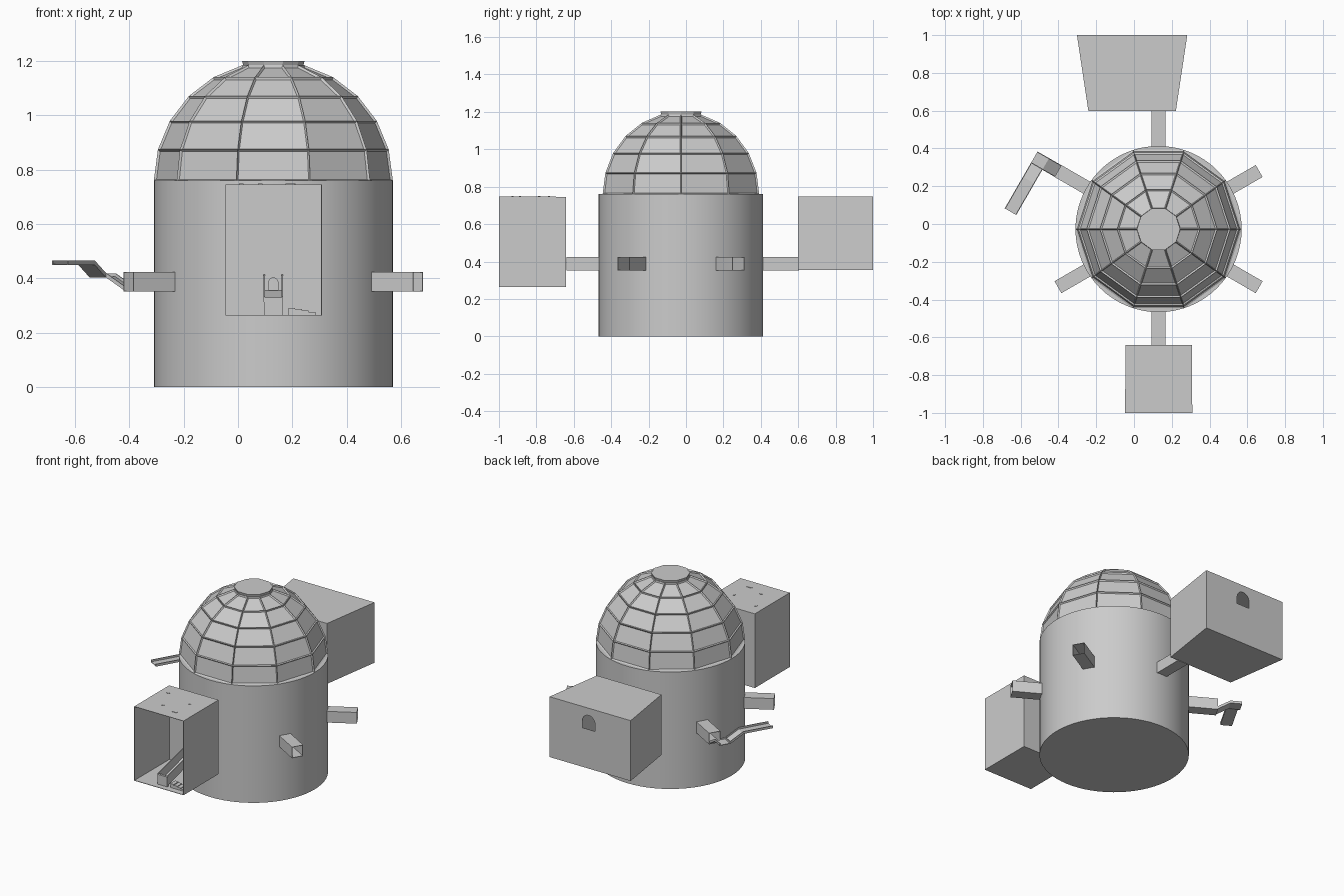
import bpy, bmesh, math
from mathutils import Vector

if "Cube" in bpy.data.objects:
    bpy.data.objects.remove(bpy.data.objects["Cube"], do_unlink=True)

CX, CY, R = 0.13, -0.027, 0.44
WALL_TOP = 0.76
DUCT_W, DUCT_LOW, DUCT_HIGH = 0.07, 0.353, 0.423

grey = bpy.data.materials.new("plain_grey")
grey.use_nodes = True
grey.diffuse_color = (0.6, 0.6, 0.6, 1)
for node in grey.node_tree.nodes:
    if node.type == 'BSDF_PRINCIPLED':
        node.inputs["Base Color"].default_value = (0.6, 0.6, 0.6, 1)


def face_outward(bm):
    bm.normal_update()
    bmesh.ops.recalc_face_normals(bm, faces=bm.faces[:])
    bm.normal_update()


def finish(name, bm, loc=(0, 0, 0), turn=0, thick=0):
    face_outward(bm)
    mesh = bpy.data.meshes.new(name)
    bm.to_mesh(mesh)
    bm.free()
    mesh.materials.append(grey)
    obj = bpy.data.objects.new(name, mesh)
    obj.location = loc
    obj.rotation_euler.z = math.radians(turn)
    bpy.context.collection.objects.link(obj)
    if thick:
        mod = obj.modifiers.new("wall", 'SOLIDIFY')
        mod.thickness = thick
        mod.offset = 0
    return obj


def prism(bm, profile, offset):
    """Extrude a planar outline along a vector."""
    face = bm.faces.new([bm.verts.new(p) for p in profile])
    ext = bmesh.ops.extrude_face_region(bm, geom=[face], use_keep_orig=True)
    moved = [g for g in ext["geom"] if isinstance(g, bmesh.types.BMVert)]
    bmesh.ops.translate(bm, verts=moved, vec=offset)
    face_outward(bm)


def block(name, x0, x1, y0, y1, z0, z1):
    bm = bmesh.new()
    prism(bm, [(x0, y0, z0), (x1, y0, z0), (x1, y1, z0), (x0, y1, z0)], (0, 0, z1 - z0))
    return finish(name, bm)


def duct(name, angle, end):
    """Square open-ended tube running outward from the wall."""
    bm = bmesh.new()
    h = DUCT_W / 2
    x0 = R - 0.03
    prism(bm, [(x0, -h, DUCT_LOW), (x0, h, DUCT_LOW), (x0, h, DUCT_HIGH), (x0, -h, DUCT_HIGH)],
          (end - x0, 0, 0))
    caps = [f for f in bm.faces if abs(f.normal.x) > 0.9]
    bmesh.ops.delete(bm, geom=caps, context='FACES_ONLY')
    return finish(name, bm, (CX, CY, 0), angle, 0.004)


def trough(name, path, side, lip, loc=(0, 0, 0), turn=0):
    """Open U-shaped channel following a path of floor points."""
    bm = bmesh.new()
    side = Vector(side) * (DUCT_W / 2 - 0.002)
    up = Vector((0, 0, lip))
    rows = []
    for p in map(Vector, path):
        rows.append([bm.verts.new(q) for q in (p + side + up, p + side, p - side, p - side + up)])
    for a, b in zip(rows, rows[1:]):
        for i in range(3):
            bm.faces.new((a[i], a[i + 1], b[i + 1], b[i]))
    return finish(name, bm, loc, turn, 0.005)


def cut_arch(target, x, y, z, width, height):
    """Cut a round-topped opening through a wall facing y."""
    r = width / 2
    pts = [(x - r, y - 0.02, z), (x + r, y - 0.02, z)]
    for i in range(13):
        a = math.pi * i / 12
        pts.append((x + r * math.cos(a), y - 0.02, z + height - r + r * math.sin(a)))
    bm = bmesh.new()
    prism(bm, pts, (0, 0.04, 0))
    cutter = finish("arch_cutter", bm)
    cutter.hide_render = True
    mod = target.modifiers.new("arch", 'BOOLEAN')
    mod.operation = 'DIFFERENCE'
    mod.solver = 'EXACT'
    mod.object = cutter
    bpy.context.view_layer.objects.active = target
    for m in list(target.modifiers):
        bpy.ops.object.modifier_apply(modifier=m.name)
    bpy.data.objects.remove(cutter, do_unlink=True)


# Round main body
bpy.ops.mesh.primitive_cylinder_add(vertices=64, radius=R, depth=WALL_TOP,
                                    location=(CX, CY, WALL_TOP / 2))
body = bpy.context.object
body.name = "round_body"
body.data.materials.append(grey)
bpy.ops.object.shade_smooth_by_angle()

# Ten-sided dome with sunken panels between ribs
SIDES = 10
bm = bmesh.new()
rings = []
for step in range(6):
    lat = math.radians(15 * step)
    rings.append([bm.verts.new((R * math.cos(lat) * math.cos(math.tau * i / SIDES),
                                R * math.cos(lat) * math.sin(math.tau * i / SIDES),
                                R * math.sin(lat))) for i in range(SIDES)])
for low, high in zip(rings, rings[1:]):
    for i in range(SIDES):
        j = (i + 1) % SIDES
        bm.faces.new((low[i], low[j], high[j], high[i]))
bm.faces.new(rings[0])
bm.faces.new(rings[-1])
face_outward(bm)
panels = [f for f in bm.faces if len(f.verts) == 4]
bmesh.ops.inset_individual(bm, faces=panels, thickness=0.006, depth=-0.008, use_even_offset=True)
finish("ribbed_dome", bm, (CX, CY, WALL_TOP))

# Flat cap on the dome, its corners lined up with the ribs
bm = bmesh.new()
bmesh.ops.create_cone(bm, cap_ends=True, segments=SIDES, radius1=0.11, radius2=0.115, depth=0.018)
finish("dome_cap", bm, (CX, CY, 1.192), 18)

# Ducts around the body
for name, angle, end in (("front_duct", 270, 0.613), ("back_duct", 90, 0.63),
                         ("back_left_duct", 30, 0.615), ("back_right_duct", 150, 0.615),
                         ("front_right_duct", 210, 0.615), ("front_left_duct", 330, 0.615)):
    duct(name, angle, end)

# Rising open channel with a corner landing
hub = (CX, CY, 0)
trough("channel_ramp", [(0.61, 0, 0.356), (0.69, 0, 0.405), (0.76, 0, 0.405)],
       (0, 1, 0), 0.014, hub, 150)
trough("channel_turn", [(0.725, 0.035, 0.405), (0.725, 0.12, 0.452), (0.725, 0.312, 0.452)],
       (1, 0, 0), 0.014, hub, 150)

# Front room, open towards the front
bm = bmesh.new()
prism(bm, [(-0.045, -1, 0.265), (0.307, -1, 0.265), (0.307, -0.642, 0.265), (-0.045, -0.642, 0.265)],
      (0, 0, 0.48))
bmesh.ops.delete(bm, geom=[f for f in bm.faces if f.normal.y < -0.9], context='FACES_ONLY')
front_room = finish("front_room", bm, thick=0.004)
cut_arch(front_room, CX, -0.642, 0.357, 0.034, 0.045)

# Ramp and small steps on the front room floor
trough("room_ramp", [(CX, -0.645, 0.355), (CX, -0.96, 0.274)], (1, 0, 0), 0.06)
block("ramp_foot", 0.098, 0.166, -0.965, -0.95, 0.266, 0.33)
for i in range(4):
    x = 0.185 + 0.025 * i
    block("floor_step", x, x + 0.025, -0.96, -0.91, 0.266, 0.292 - 0.005 * i)

# Small marks on the front room roof
for x, y, w in ((0.012, -0.732, 0.016), (0.205, -0.785, 0.012),
                (0.082, -0.888, 0.016), (0.192, -0.927, 0.035)):
    block("roof_mark", x - w / 2, x + w / 2, y - 0.006, y + 0.006, 0.746, 0.749)

# Back room, wider towards the back, with an arched opening
bm = bmesh.new()
prism(bm, [(-0.24, 0.6, 0.356), (0.22, 0.6, 0.356), (0.28, 0.998, 0.356), (-0.3, 0.998, 0.356)],
      (0, 0, 0.389))
back_room = finish("back_room", bm, thick=0.006)
cut_arch(back_room, 0.0, 0.998, 0.608, 0.09, 0.092)
